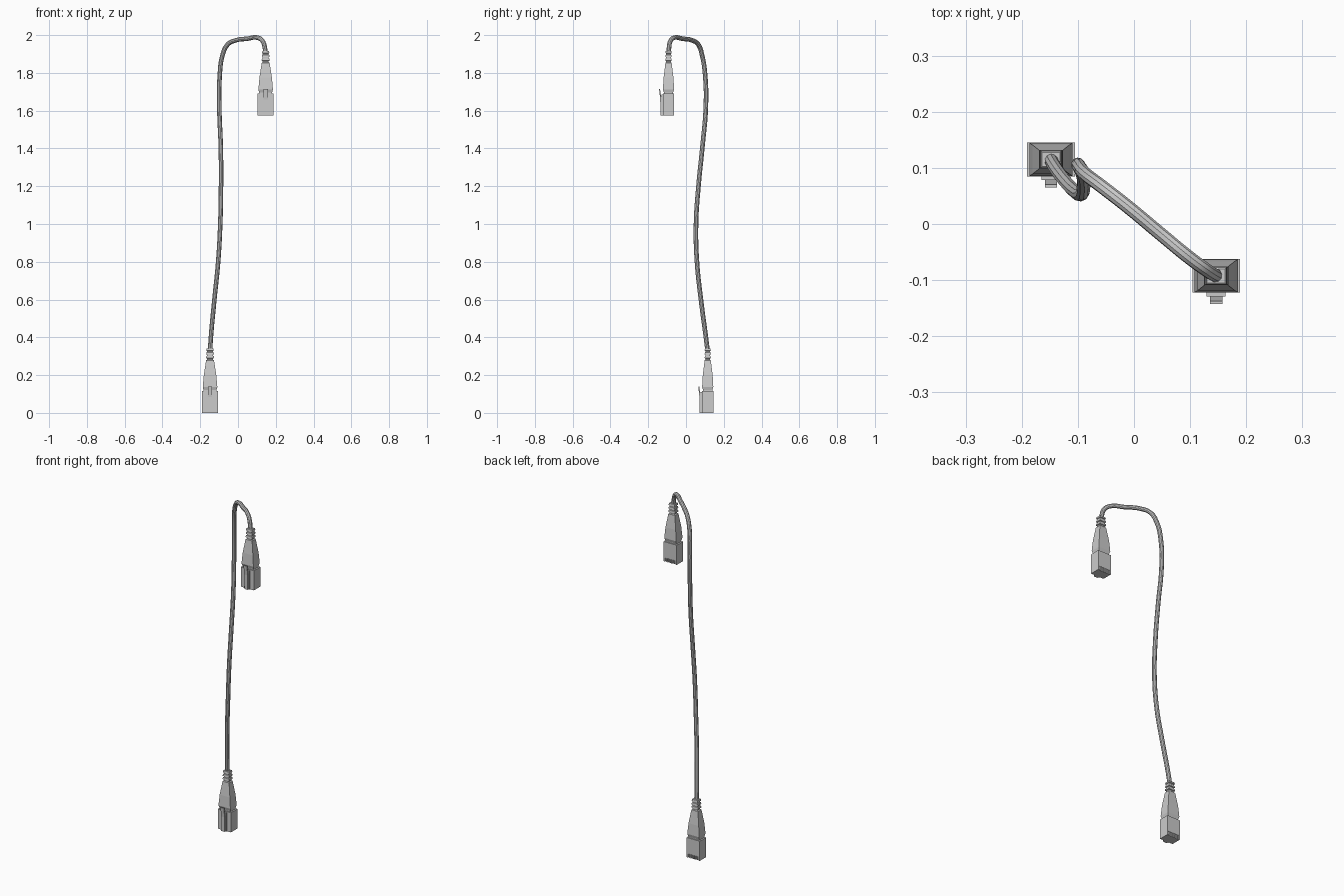
import bpy, bmesh
from mathutils import Vector

if "Cube" in bpy.data.objects:
    bpy.data.objects.remove(bpy.data.objects["Cube"])


def finish(name, bm, origin):
    bmesh.ops.recalc_face_normals(bm, faces=bm.faces)
    me = bpy.data.meshes.new(name)
    bm.to_mesh(me)
    bm.free()
    ob = bpy.data.objects.new(name, me)
    ob.location = origin
    bpy.context.collection.objects.link(ob)
    return ob


def box(bm, x0, x1, y0, y1, z0, z1):
    vs = bmesh.ops.create_cube(bm, size=1)["verts"]
    for v in vs:
        v.co = Vector((x1 if v.co.x > 0 else x0,
                       y1 if v.co.y > 0 else y0,
                       z1 if v.co.z > 0 else z0))


def loft(bm, sections):
    # stack of centred rectangles given as (z, half x, half y)
    rings = [[bm.verts.new((sx * hx, sy * hy, z))
              for sx, sy in ((-1, -1), (1, -1), (1, 1), (-1, 1))]
             for z, hx, hy in sections]
    for a, b in zip(rings, rings[1:]):
        for i in range(4):
            j = (i + 1) % 4
            bm.faces.new((a[i], a[j], b[j], b[i]))
    bm.faces.new(rings[0][::-1])
    bm.faces.new(rings[-1])


def prism(bm, profile, hx):
    # (y, z) outline extruded along x
    a = [bm.verts.new((-hx, y, z)) for y, z in profile]
    b = [bm.verts.new((hx, y, z)) for y, z in profile]
    n = len(profile)
    bm.faces.new(a)
    bm.faces.new(b[::-1])
    for i in range(n):
        j = (i + 1) % n
        bm.faces.new((a[i], a[j], b[j], b[i]))


def plug(prefix, origin):
    # plug housing with a row of contact slots at the back of the tip
    bm = bmesh.new()
    box(bm, -.0425, .0425, -.03, .03, .022, .115)
    box(bm, -.0425, .0425, -.03, .025, 0, .022)
    for s in (-1, 1):
        box(bm, min(s * .034, s * .0425), max(s * .034, s * .0425),
            .025, .03, 0, .022)
    for i in range(7):
        x = -.0255 + i * .0085
        box(bm, x - .0015, x + .0015, .025, .03, 0, .022)
    finish(prefix + "_plug_housing", bm, origin)

    # locking clip: wide base and thin flared lever
    bm = bmesh.new()
    box(bm, -.017, .017, -.037, -.029, 0, .11)
    prism(bm, [(-.036, 0), (-.043, 0), (-.044, .085), (-.05, .14),
               (-.045, .14), (-.036, .085)], .011)
    finish(prefix + "_locking_clip", bm, origin)

    # tapered strain relief boot with ribs
    bm = bmesh.new()
    sections = [(.112, .034, .024), (.12, .034, .024), (.137, .0385, .0295),
                (.20, .033, .026), (.278, .021, .0165), (.282, .016, .0125)]
    for i in range(3):
        z = .288 + i * .02
        sections += [(z, .016, .0125), (z + .002, .0215 - i * .001, .0165),
                     (z + .012, .020 - i * .001, .015), (z + .014, .016, .0125)]
    loft(bm, sections)
    finish(prefix + "_strain_relief", bm, origin)


plug("lower", (-.148, .115, 0))
plug("upper", (.1465, -.0925, 1.575))

# flexible round cable
path = [(-.148, .115, .32), (-.145, .108, .38), (-.125, .079, .6),
        (-.105, .058, .8), (-.094, .053, 1.0), (-.09, .066, 1.2),
        (-.091, .086, 1.4), (-.099, .105, 1.62), (-.097, .102, 1.78),
        (-.083, .086, 1.89), (-.055, .065, 1.95), (-.01, .030, 1.973),
        (.05, -.02, 1.981), (.1, -.061, 1.987), (.129, -.082, 1.97),
        (.144, -.091, 1.92), (.1465, -.0925, 1.88)]
cu = bpy.data.curves.new("cable", "CURVE")
cu.dimensions = "3D"
cu.bevel_depth = .0122
cu.bevel_resolution = 3
cu.resolution_u = 6
cu.use_fill_caps = True
sp = cu.splines.new("BEZIER")
sp.bezier_points.add(len(path) - 1)
for bp, co in zip(sp.bezier_points, path):
    bp.co = co
    bp.handle_left_type = bp.handle_right_type = "AUTO"
cable = bpy.data.objects.new("cable", cu)
bpy.context.collection.objects.link(cable)
bpy.context.view_layer.objects.active = cable
cable.select_set(True)
bpy.ops.object.convert(target="MESH")
bpy.ops.object.shade_smooth_by_angle()
